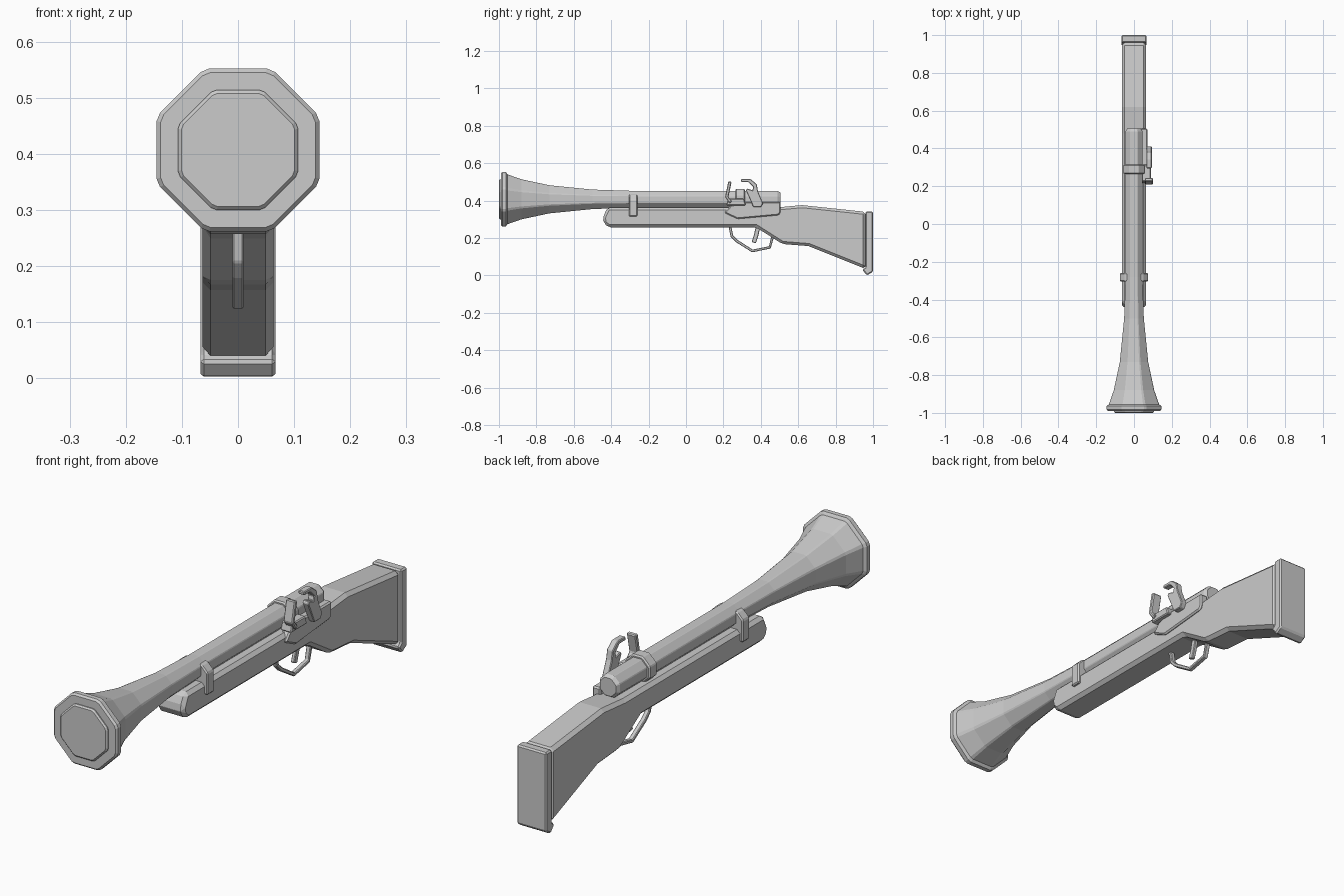
import bpy, bmesh, math
from mathutils import Vector

cube = bpy.data.objects.get("Cube")
if cube:
    bpy.data.objects.remove(cube, do_unlink=True)

grey = bpy.data.materials.new("plain grey")
grey.use_nodes = True
grey.diffuse_color = (0.6, 0.6, 0.6, 1)
grey.node_tree.nodes["Principled BSDF"].inputs["Base Color"].default_value = (0.6, 0.6, 0.6, 1)

AXIS_Z = 0.407


def finish(name, bm, bevel=0.0):
    bmesh.ops.recalc_face_normals(bm, faces=bm.faces)
    mesh = bpy.data.meshes.new(name)
    bm.to_mesh(mesh)
    bm.free()
    mesh.materials.append(grey)
    obj = bpy.data.objects.new(name, mesh)
    bpy.context.collection.objects.link(obj)
    if bevel:
        mod = obj.modifiers.new("chamfer", "BEVEL")
        mod.width = bevel
        mod.segments = 1
        mod.limit_method = "ANGLE"
        mod.angle_limit = math.radians(25)
    return obj


def loft(name, rings):
    """Join matching rings of points and cap both ends."""
    bm = bmesh.new()
    loops = [[bm.verts.new(p) for p in ring] for ring in rings]
    for a, b in zip(loops, loops[1:]):
        for i in range(len(a)):
            j = (i + 1) % len(a)
            bm.faces.new((a[i], a[j], b[j], b[i]))
    bm.faces.new(loops[0])
    bm.faces.new(loops[-1])
    return bm


def slab(name, outline, x0, x1, bevel):
    """Side outline of (y, z) points extruded across x."""
    rings = [[(x, y, z) for y, z in outline] for x in (x0, x1)]
    return finish(name, loft(name, rings), bevel)


def octagon(y, apothem):
    """Octagon with flat top and slightly trimmed corners."""
    half = apothem * math.tan(math.pi / 8) * 0.86
    pts = []
    for k in range(8):
        a = k * math.pi / 4
        n = Vector((math.cos(a), 0, math.sin(a))) * apothem
        t = Vector((-math.sin(a), 0, math.cos(a))) * half
        pts += [n - t + Vector((0, y, AXIS_Z)), n + t + Vector((0, y, AXIS_Z))]
    return pts


def turned(name, profile):
    """Eight-sided part along the barrel axis from (y, apothem) pairs."""
    return finish(name, loft(name, [octagon(y, r) for y, r in profile]))


def strip(name, path, width, x0, x1, bevel):
    """Flat bar of given width following a (y, z) path."""
    pts = [Vector(p) for p in path]
    left, right = [], []
    for i, p in enumerate(pts):
        d = (pts[min(i + 1, len(pts) - 1)] - pts[max(i - 1, 0)]).normalized()
        n = Vector((-d.y, d.x)) * width / 2
        left.append(p + n)
        right.append(p - n)
    return slab(name, left + right[::-1], x0, x1, bevel)


# Barrel, flared muzzle and bands
turned("barrel", [(-0.96, 0.135), (-0.88, 0.107), (-0.73, 0.075), (-0.5, 0.052),
                  (-0.28, 0.045), (0.49, 0.045), (0.505, 0.036)])
turned("muzzle_rim", [(-0.952, 0.128), (-0.958, 0.138), (-0.963, 0.145),
                      (-0.982, 0.145), (-0.99, 0.138)])
turned("muzzle_plug", [(-0.985, 0.107), (-0.994, 0.107), (-1.0, 0.101)])
turned("breech_band", [(0.265, 0.05), (0.27, 0.056), (0.31, 0.056), (0.315, 0.05)])

# Stock and butt plate
slab("stock", [(-0.445, 0.31), (-0.42, 0.363), (0.48, 0.363), (0.62, 0.376), (0.96, 0.34),
               (0.96, 0.035), (0.655, 0.157), (0.515, 0.168), (0.375, 0.257), (-0.415, 0.257),
               (-0.44, 0.28)], -0.063, 0.063, 0.014)
slab("butt_plate", [(0.96, 0.342), (1.0, 0.342), (1.0, 0.02), (0.968, 0.0),
                    (0.942, 0.03), (0.96, 0.045)], -0.067, 0.067, 0.006)

# Strap joining the barrel to the stock
strap = [(-0.075, 0.315), (-0.075, 0.405), (-0.048, 0.433),
         (0.048, 0.433), (0.075, 0.405), (0.075, 0.315)]
finish("barrel_strap", loft("barrel_strap",
       [[(x, y, z) for x, z in strap] for y in (-0.305, -0.26)]), 0.005)

# Lock on the left side: plate, pan, striker and hammer
slab("lock_plate", [(0.205, 0.335), (0.275, 0.302), (0.495, 0.322), (0.505, 0.335),
                    (0.505, 0.392), (0.31, 0.392), (0.24, 0.375)], 0.035, 0.072, 0.006)
slab("pan", [(0.215, 0.375), (0.225, 0.41), (0.31, 0.41), (0.32, 0.375)], 0.04, 0.09, 0.004)
strip("striker", [(0.24, 0.39), (0.218, 0.42), (0.235, 0.502)], 0.018, 0.058, 0.1, 0.004)
slab("hammer", [(0.295, 0.515), (0.345, 0.515), (0.378, 0.488), (0.385, 0.45), (0.412, 0.385),
                (0.4, 0.365), (0.36, 0.365), (0.345, 0.4), (0.32, 0.455), (0.327, 0.465),
                (0.355, 0.455), (0.36, 0.472), (0.335, 0.499), (0.295, 0.5)],
     0.066, 0.094, 0.003)

# Trigger and its guard
strip("trigger", [(0.385, 0.26), (0.375, 0.215), (0.362, 0.175)], 0.024, -0.008, 0.008, 0.003)
strip("trigger_guard", [(0.235, 0.262), (0.245, 0.21), (0.27, 0.185), (0.355, 0.131),
                        (0.448, 0.15), (0.465, 0.215)], 0.015, -0.01, 0.01, 0.003)
